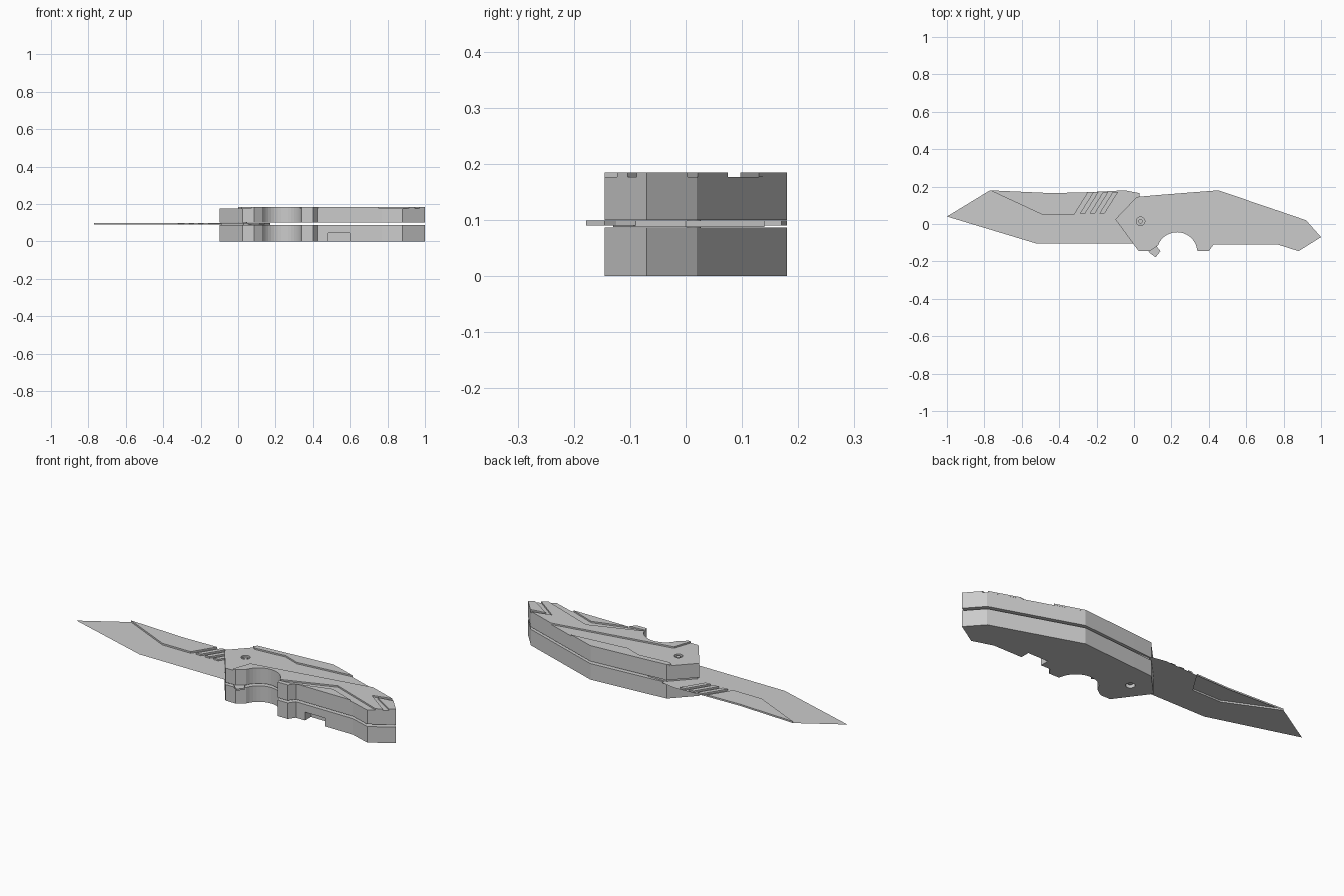
import bpy, bmesh
from math import cos, sin, radians

cube = bpy.data.objects.get("Cube")
if cube:
    bpy.data.objects.remove(cube, do_unlink=True)

grey = bpy.data.materials.new("plain_grey")
grey.use_nodes = True
grey.diffuse_color = (0.6, 0.6, 0.6, 1)
grey.node_tree.nodes["Principled BSDF"].inputs["Base Color"].default_value = (0.6, 0.6, 0.6, 1)


def plate(name, outline, z0, z1=None, bottom=True):
    """Flat outline, extruded from z0 to z1 when z1 is given."""
    bm = bmesh.new()
    base = bm.faces.new([bm.verts.new((x, y, z0)) for x, y in outline])
    if z1 is not None:
        top = bmesh.ops.extrude_face_region(bm, geom=[base], use_keep_orig=True)["geom"]
        for v in top:
            if isinstance(v, bmesh.types.BMVert):
                v.co.z = z1
        bmesh.ops.recalc_face_normals(bm, faces=bm.faces[:])
        if not bottom:
            low = [f for f in bm.faces if all(abs(v.co.z - z0) < 1e-5 for v in f.verts)]
            bmesh.ops.delete(bm, geom=low, context="FACES_ONLY")
    else:
        base.normal_update()
        if base.normal.z < 0:
            base.normal_flip()
    mesh = bpy.data.meshes.new(name)
    bm.to_mesh(mesh)
    bm.free()
    mesh.materials.append(grey)
    obj = bpy.data.objects.new(name, mesh)
    bpy.context.collection.objects.link(obj)
    return obj


def cut(target, cutters):
    for c in cutters:
        m = target.modifiers.new("cut", "BOOLEAN")
        m.operation, m.solver, m.object = "DIFFERENCE", "EXACT", c
        c.hide_render = True
        c.hide_viewport = True
        c.display_type = "WIRE"


def circle(x, y, r, n=20):
    return [(x + r * cos(radians(360 * i / n)), y + r * sin(radians(360 * i / n))) for i in range(n)]


# Handle outline, with a finger groove
groove = [(0.23 + 0.108 * cos(radians(a)), -0.15 + 0.106 * sin(radians(a)))
          for a in range(20, 161, 10)]
tail = [(0.92, 0.02), (1, -0.07), (0.88, -0.145), (0.77, -0.11),
        (0.425, -0.11), (0.4, -0.145), (0.34, -0.145)]
handle = [(-0.1, 0.025), (0.015, 0.145), (0.13, 0.155), (0.45, 0.18)] + tail + groove + [
    (0.085, -0.145), (0.025, -0.145)]

upper_scale = plate("upper_handle", handle, 0.1, 0.177)
lower_scale = plate("lower_handle", handle, 0, 0.087)

# Pivot recesses and pins, plus the notch in the lower half
pivot = (0.035, 0.015)
cut(upper_scale, [plate("upper_pivot_cutter", circle(*pivot, 0.023), 0.165, 0.2)])
cut(lower_scale, [
    plate("lower_pivot_cutter", circle(*pivot, 0.023), -0.02, 0.02),
    plate("notch_cutter", [(0.48, -0.2), (0.6, -0.2), (0.6, -0.06), (0.48, -0.06)], -0.02, 0.045)])
plate("pivot_pin", circle(*pivot, 0.012), 0.01, 0.174)

# Raised panels on the upper half
plate("back_panel", [(0.0, 0.127), (0.015, 0.145), (0.13, 0.155), (0.45, 0.18), (0.6, 0.13),
                     (0.285, 0.097), (0.195, 0.13), (0.02, 0.115)], 0.177, 0.185)
front_panel = plate("front_panel", [(0.07, -0.145), (0.105, -0.045), (0.76, 0.075)] + tail + groove
                    + [(0.085, -0.145)], 0.177, 0.185)
chevron = plate("chevron_cutter", [(0.3, -0.125), (0.61, -0.01), (0.96, -0.14), (0.9, -0.165),
                                   (0.61, -0.055), (0.4, -0.118)], 0.17, 0.2)
tail_vee = plate("tail_vee_cutter", [(0.81, -0.005), (0.95, 0.03), (0.96, 0.008), (0.85, -0.01),
                                     (0.99, -0.1), (0.96, -0.115)], 0.17, 0.2)
cut(front_panel, [chevron, tail_vee])

# Thin blade, raised spine and slanted thumb ridges
plate("blade_sheet", [(-1, 0.04), (-0.77, 0.18), (-0.49, 0.05), (-0.32, 0.05), (-0.245, 0.17),
                      (-0.05, 0.18), (0.03, 0.165), (0.03, -0.105), (-0.52, -0.105)], 0.09)
plate("blade_spine", [(-0.77, 0.18), (-0.44, 0.165), (-0.245, 0.17), (-0.32, 0.05),
                      (-0.49, 0.05)], 0.09, 0.099, bottom=False)
for i in range(3):
    x = -0.29 + 0.052 * i
    plate("thumb_ridge_%d" % (i + 1), [(x, 0.055), (x + 0.028, 0.055), (x + 0.1, 0.17),
                                       (x + 0.072, 0.17)], 0.09, 0.099, bottom=False)

# Tang between the handle halves, and the flipper hook
plate("blade_tang", [(-0.09, 0.025), (0.02, 0.14), (0.13, 0.14), (0.17, 0), (0.11, -0.09),
                     (0.03, -0.13)], 0.088, 0.099)
plate("flipper_hook", [(0.04, -0.1), (0.11, -0.09), (0.125, -0.125), (0.142, -0.145),
                       (0.115, -0.178), (0.085, -0.155)], 0.09, 0.099)
